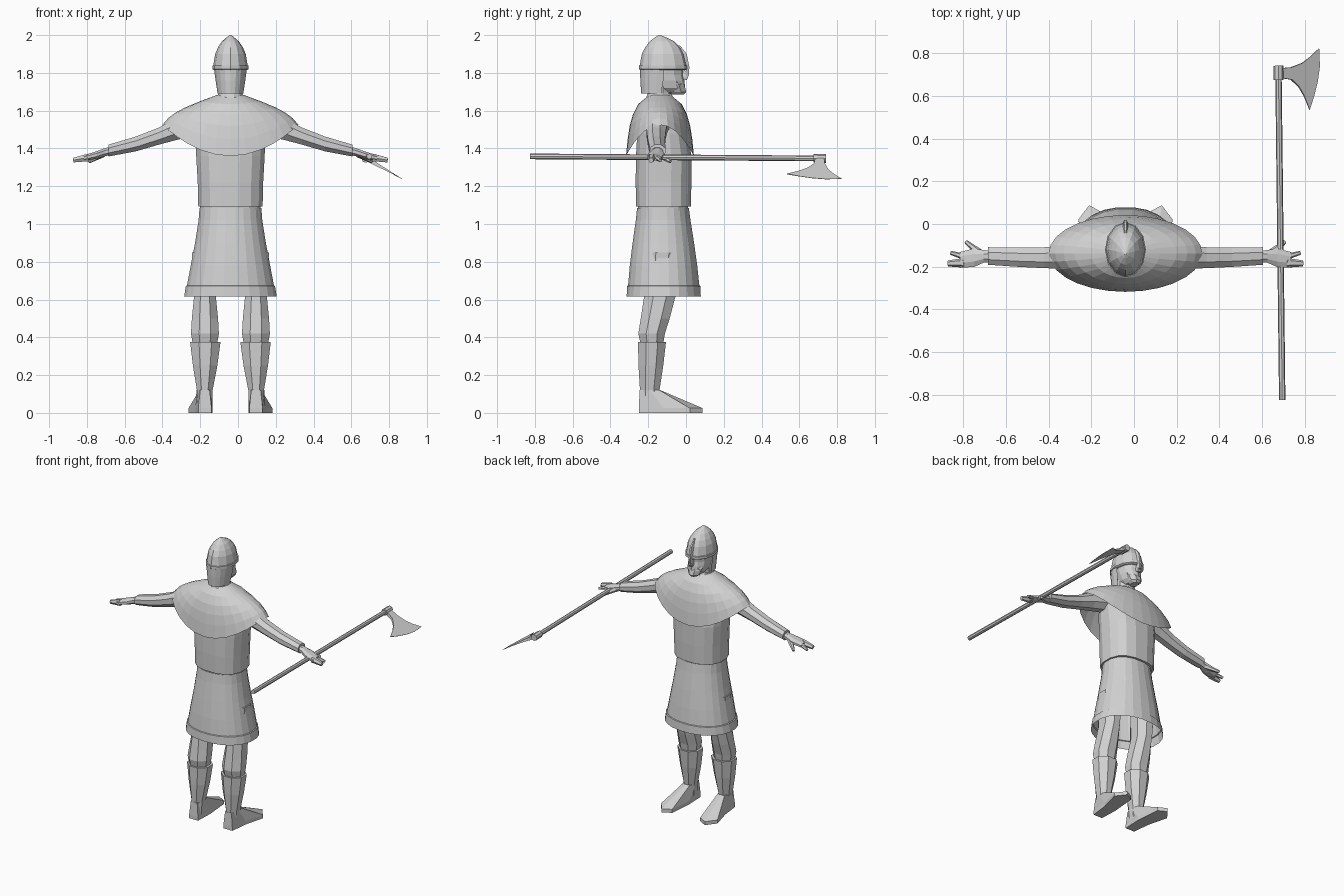
import bpy, bmesh, math
from mathutils import Vector

CX = -0.04  # body symmetry plane

grey = bpy.data.materials.new("plain_grey")
grey.diffuse_color = (0.64, 0.64, 0.64, 1)


def finish(name, bm):
    bmesh.ops.recalc_face_normals(bm, faces=bm.faces)
    me = bpy.data.meshes.new(name)
    bm.to_mesh(me)
    bm.free()
    me.materials.append(grey)
    ob = bpy.data.objects.new(name, me)
    bpy.context.collection.objects.link(ob)
    return ob


def loft(name, rings, caps=(True, True), closed=True, flip=False):
    """Skin a list of equal-length point rings; flip mirrors across the body."""
    bm = bmesh.new()
    rows = [[bm.verts.new((2 * CX - p[0] if flip else p[0], p[1], p[2])) for p in r] for r in rings]
    n = len(rows[0])
    for a, b in zip(rows, rows[1:]):
        for i in range(n if closed else n - 1):
            j = (i + 1) % n
            bm.faces.new((a[i], a[j], b[j], b[i]))
    if caps[0]:
        bm.faces.new(rows[0])
    if caps[1]:
        bm.faces.new(rows[-1])
    return finish(name, bm)


def zring(cx, cy, z, rx, ry, n, power=1.0, turn=0.5):
    """Horizontal (super)ellipse ring."""
    out = []
    for i in range(n):
        a = 2 * math.pi * (i + turn) / n
        c, s = math.cos(a), math.sin(a)
        out.append((cx + rx * math.copysign(abs(c) ** power, c),
                    cy + ry * math.copysign(abs(s) ** power, s), z))
    return out


def xring(x, cy, z, ry, rz, n=8):
    """Ring standing across the x axis."""
    k = [2 * math.pi * (i + 0.5) / n for i in range(n)]
    return [(x, cy + ry * 1.06 * math.cos(a), z + rz * 1.06 * math.sin(a)) for a in k]


def tube(name, a, b, ra, rb, n=8, flip=False):
    """Tapered rod between two points."""
    a, b = Vector(a), Vector(b)
    q = (b - a).to_track_quat('Z', 'Y')
    rings = []
    for p, r in ((a, ra), (b, rb)):
        rings.append([p + q @ Vector((r * math.cos(2 * math.pi * i / n),
                                      r * math.sin(2 * math.pi * i / n), 0)) for i in range(n)])
    return loft(name, rings, flip=flip)


# Helmet: pointed, with a rim and nose guard
loft("helmet", [zring(CX, cy, z, rx, ry, 12, turn=0) for z, cy, rx, ry in (
    (1.815, -0.12, 0.088, 0.12), (1.82, -0.12, 0.096, 0.13), (1.838, -0.12, 0.096, 0.13),
    (1.84, -0.12, 0.091, 0.125), (1.90, -0.122, 0.081, 0.112), (1.935, -0.123, 0.066, 0.093),
    (1.967, -0.127, 0.045, 0.065), (1.99, -0.136, 0.018, 0.026), (2.0, -0.14, 0.004, 0.004))])
loft("nose_guard", [[(CX - w, y - 0.012, z), (CX + w, y - 0.012, z), (CX + w * 0.5, y + 0.006, z),
                     (CX - w * 0.5, y + 0.006, z)] for w, y, z in (
    (0.012, 0.008, 1.78), (0.013, 0.012, 1.83), (0.012, -0.002, 1.90), (0.008, -0.038, 1.945))])

# Neck guard hanging behind the helmet
guard = []
for z, rx, ry, cy in ((1.82, 0.088, 0.108, -0.135), (1.76, 0.08, 0.104, -0.138), (1.69, 0.069, 0.09, -0.147)):
    guard.append([(CX + rx * math.cos(a), cy + ry * math.sin(a), z)
                  for a in (math.radians(170 + 20 * i) for i in range(11))])
loft("neck_guard", guard, caps=(False, False), closed=False)

# Head, neck, beard, nose and moustache
loft("neck", [zring(CX, -0.14, z, 0.06, 0.062, 10) for z in (1.6, 1.74)])
loft("head", [zring(CX, cy, z, rx, ry, 12, turn=0) for z, cy, rx, ry in (
    (1.695, -0.085, 0.035, 0.065), (1.72, -0.09, 0.06, 0.085), (1.76, -0.1, 0.07, 0.092),
    (1.79, -0.11, 0.072, 0.095), (1.84, -0.115, 0.075, 0.105))])
loft("beard", [zring(CX, cy, z, rx, ry, 8) for z, cy, rx, ry in (
    (1.685, -0.045, 0.025, 0.035), (1.70, -0.045, 0.042, 0.05),
    (1.73, -0.055, 0.058, 0.052), (1.755, -0.065, 0.062, 0.045))])
loft("nose", [zring(CX, cy, z, rx, ry, 4) for z, cy, rx, ry in (
    (1.762, -0.018, 0.014, 0.03), (1.775, -0.014, 0.018, 0.034), (1.82, -0.025, 0.009, 0.024))])
loft("moustache", [xring(CX + x, -0.022 - abs(x) * 0.5, 1.752 - abs(x) * 0.35, 0.018, r, 6)
                   for x, r in ((-0.05, 0.005), (-0.02, 0.012), (0.02, 0.012), (0.05, 0.005))])

# Shoulder cape: neck to hem, with the hem lifted over the arms
cape = []
for rx, ry, zs, zm in ((0.062, 0.06, 1.685, 1.685), (0.085, 0.07, 1.678, 1.672), (0.16, 0.115, 1.65, 1.635),
                       (0.24, 0.143, 1.617, 1.58), (0.29, 0.16, 1.59, 1.52),
                       (0.33, 0.171, 1.56, 1.45), (0.36, 0.18, 1.525, 1.36)):
    row = []
    for i in range(28):
        a = 2 * math.pi * i / 28
        row.append((CX + rx * math.cos(a), -0.138 + ry * math.sin(a), zm + (zs - zm) * math.cos(a) ** 2))
    cape.append(row)
loft("shoulder_cape", cape, caps=(False, False))
loft("collar", [zring(CX, -0.14, z, r, r, 12) for z, r in ((1.665, 0.075), (1.69, 0.066), (1.69, 0.055))])

# Tunic body, belt and flared skirt
loft("tunic_body", [zring(CX, cy, z, rx, ry, 16, 0.8) for z, cy, rx, ry in (
    (1.093, -0.119, 0.173, 0.147), (1.22, -0.119, 0.176, 0.15), (1.36, -0.118, 0.184, 0.149),
    (1.48, -0.125, 0.188, 0.135), (1.56, -0.135, 0.17, 0.11), (1.63, -0.14, 0.11, 0.075))])
loft("belt", [zring(CX, -0.121, z, 0.163, 0.134, 16, 0.85) for z in (1.06, 1.1)])
loft("skirt", [zring(CX, cy, z, rx, ry, 24, 0.92) for z, cy, rx, ry in (
    (1.085, -0.122, 0.165, 0.138), (1.02, -0.121, 0.17, 0.146), (0.9, -0.12, 0.189, 0.164),
    (0.78, -0.119, 0.212, 0.18), (0.675, -0.118, 0.232, 0.19), (0.672, -0.118, 0.238, 0.195),
    (0.615, -0.118, 0.247, 0.198))], caps=(True, False))

for flip, side in ((False, "left"), (True, "right")):
    # Legs, bent slightly at the knee
    loft(side + "_leg", [zring(-0.175, cy, z, rx, ry, 8) for z, cy, rx, ry in (
        (0.34, -0.18, 0.065, 0.06), (0.42, -0.182, 0.08, 0.076), (0.5, -0.163, 0.075, 0.083),
        (0.62, -0.138, 0.062, 0.09), (0.85, -0.125, 0.075, 0.09))], flip=flip)
    # Boot shaft and wedge-shaped foot turned outwards
    loft(side + "_boot", [zring(cx, cy, z, rx, ry, 8) for z, cx, cy, rx, ry in (
        (0.02, -0.176, -0.193, 0.04, 0.056), (0.12, -0.176, -0.192, 0.045, 0.056),
        (0.25, -0.174, -0.186, 0.07, 0.071), (0.375, -0.173, -0.18, 0.087, 0.08))], flip=flip)
    sole = [(-0.14, -0.25), (-0.21, -0.25), (-0.225, -0.12), (-0.262, 0.02),
            (-0.21, 0.088), (-0.15, 0.055), (-0.135, -0.12)]
    ankle = [(-0.15, -0.245), (-0.2, -0.245), (-0.22, -0.19), (-0.205, -0.14),
             (-0.178, -0.135), (-0.15, -0.14), (-0.135, -0.19)]
    loft(side + "_foot", [[(x, y, 0) for x, y in sole], [(x, y, 0.025) for x, y in sole],
                          [(x, y, 0.12) for x, y in ankle]], flip=flip)
    # Sleeve (drawn on the +x side, mirrored for the other)
    loft(side + "_sleeve", [xring(x, y, z, ry, rz) for x, y, z, ry, rz in (
        (0.1, -0.145, 1.54, 0.06, 0.065), (0.24, -0.155, 1.505, 0.056, 0.06),
        (0.34, -0.158, 1.465, 0.05, 0.046), (0.46, -0.156, 1.424, 0.046, 0.04),
        (0.605, -0.15, 1.389, 0.042, 0.032))], flip=not flip)
    # Palm, fingers and thumb
    loft(side + "_hand", [xring(x, y, z, ry, rz) for x, y, z, ry, rz in (
        (0.59, -0.152, 1.388, 0.028, 0.022), (0.625, -0.152, 1.38, 0.03, 0.022),
        (0.67, -0.158, 1.365, 0.044, 0.02), (0.735, -0.168, 1.349, 0.038, 0.016))], flip=not flip)
    for part, a, b, ra, rb in (("fingers", (0.715, -0.182, 1.352), (0.792, -0.185, 1.338), 0.023, 0.014),
                               ("forefinger", (0.71, -0.155, 1.354), (0.78, -0.135, 1.335), 0.016, 0.009),
                               ("thumb", (0.64, -0.14, 1.37), (0.708, -0.083, 1.33), 0.02, 0.009)):
        tube(side + "_" + part, a, b, ra, rb, 6, not flip)

# Long axe: shaft, socket, and thin curved blade tilted downwards
tube("axe_shaft", (0.695, -0.825, 1.358), (0.677, 0.735, 1.347), 0.015, 0.015)
tube("axe_socket", (0.678, 0.675, 1.348), (0.677, 0.742, 1.347), 0.023, 0.023)
outline = [(0.01, 0.685), (0.07, 0.677), (0.11, 0.645), (0.14, 0.6), (0.17, 0.535), (0.195, 0.6),
           (0.215, 0.67), (0.226, 0.74), (0.222, 0.825), (0.175, 0.785), (0.13, 0.755),
           (0.07, 0.735), (0.01, 0.73)]
blade = []
for sign in (-1, 1):
    row = []
    for d, y in outline:
        t = sign * (0.012 * max(0.0, 1 - d / 0.19) + 0.001)
        row.append((0.677 + 0.86 * d + 0.51 * t, y, 1.348 - 0.49 * d + 0.86 * t))
    blade.append(row)
loft("axe_blade", blade)
